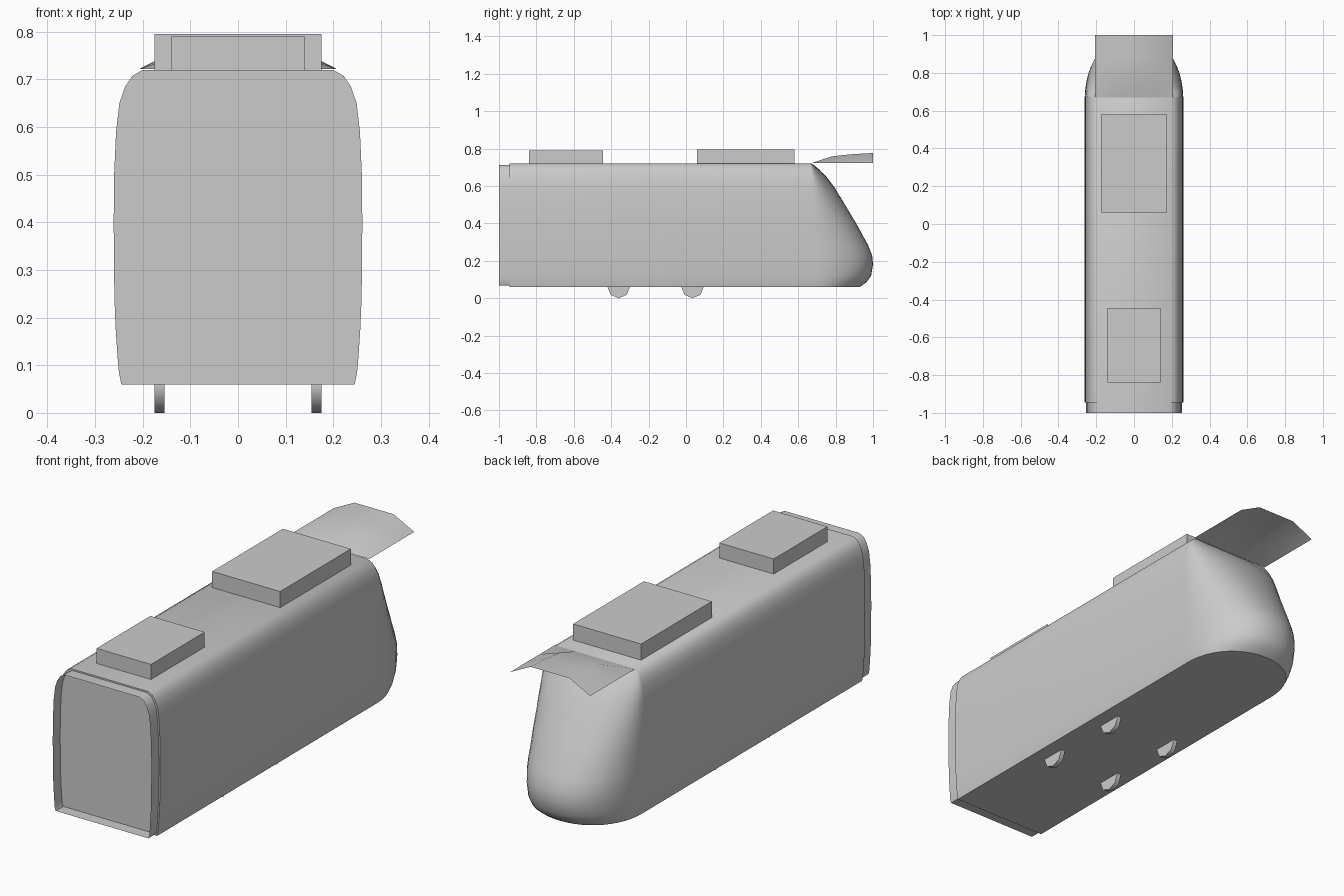
import bpy, bmesh, math

if "Cube" in bpy.data.objects:
    bpy.data.objects.remove(bpy.data.objects["Cube"], do_unlink=True)

GREY = (0.6, 0.6, 0.6, 1)
paint = bpy.data.materials.new("light grey")
paint.use_nodes = True
paint.diffuse_color = GREY
paint.node_tree.nodes["Principled BSDF"].inputs["Base Color"].default_value = GREY

REAR, CAB = -0.945, 0.67


def finish(name, bm, smooth=None):
    mesh = bpy.data.meshes.new(name)
    bm.to_mesh(mesh)
    bm.free()
    obj = bpy.data.objects.new(name, mesh)
    bpy.context.collection.objects.link(obj)
    mesh.materials.append(paint)
    if smooth:
        bpy.ops.object.select_all(action="DESELECT")
        obj.select_set(True)
        bpy.context.view_layer.objects.active = obj
        bpy.ops.object.shade_smooth_by_angle(angle=math.radians(smooth))
    return obj


def loft(bm, rows, closed=False):
    """Skin a list of equally long point rows."""
    grid = [[bm.verts.new(p) for p in row] for row in rows]
    n = len(rows[0])
    for a, b in zip(grid, grid[1:]):
        for i in range(n if closed else n - 1):
            j = (i + 1) % n
            bm.faces.new((a[i], a[j], b[j], b[i]))
    return grid


def box(name, x, y0, y1, z0, z1):
    bm = bmesh.new()
    bmesh.ops.create_cube(bm, size=1)
    for v in bm.verts:
        v.co = (v.co.x * 2 * x, y0 if v.co.y < 0 else y1, z0 if v.co.z < 0 else z1)
    return finish(name, bm)


# Body shell with rounded nose: height, half width, nose tip
LEVELS = [(0.06, 0.245, 0.93), (0.085, 0.25, 0.965), (0.12, 0.253, 0.99),
          (0.18, 0.257, 1.0), (0.23, 0.259, 0.995), (0.28, 0.26, 0.975),
          (0.4, 0.261, 0.91), (0.5, 0.26, 0.85), (0.59, 0.256, 0.795),
          (0.65, 0.249, 0.75), (0.685, 0.237, 0.715), (0.707, 0.222, 0.69),
          (0.72, 0.2, 0.672)]
ARC = 24


def contour(z, w, tip):
    ring = [(w, REAR, z)]
    for i in range(ARC + 1):
        a = math.pi * i / ARC
        c, s = math.cos(a), math.sin(a)
        ring.append((math.copysign(abs(c) ** 0.95, c) * w,
                     CAB + abs(s) ** 0.95 * (tip - CAB), z))
    return ring + [(-w, REAR, z)]


bm = bmesh.new()
rings = loft(bm, [contour(*level) for level in LEVELS], closed=True)
bm.faces.new(rings[0][::-1])
bm.faces.new(rings[-1])
bmesh.ops.recalc_face_normals(bm, faces=bm.faces)
finish("body_shell", bm, 35)

# Open collar around the rear bulkhead
side = [(w - 0.007, max(z - 0.007, 0.068)) for z, w, tip in LEVELS]
outline = side + [(-x, z) for x, z in reversed(side)]
bm = bmesh.new()
loft(bm, [[(x, y, z) for x, z in outline] for y in (-1.0, REAR)], closed=True)
bmesh.ops.recalc_face_normals(bm, faces=bm.faces)
finish("rear_collar", bm, 35)

# Roof equipment boxes
box("front_roof_box", 0.14, -0.84, -0.445, 0.715, 0.79)
box("back_roof_box", 0.175, 0.06, 0.58, 0.715, 0.795)

# Arched canopy over the nose
bm = bmesh.new()
loft(bm, [[(-0.207, y, 0.722), (-0.1, y, z), (0.1, y, z), (0.207, y, 0.722)]
          for y, z in ((CAB, 0.722), (0.78, 0.758), (0.88, 0.769), (1.0, 0.776))])
finish("nose_canopy", bm, 35)

# Wheels, half sunk into the floor
for x, side_name in ((0.165, "left"), (-0.165, "right")):
    for y, end_name in ((-0.36, "front"), (0.035, "back")):
        bm = bmesh.new()
        bmesh.ops.create_cone(bm, cap_ends=True, segments=8, radius1=0.06,
                              radius2=0.06, depth=0.021)
        for v in bm.verts:
            v.co = (x + v.co.z, y + v.co.x, 0.06 + v.co.y)
        finish(f"{end_name}_{side_name}_wheel", bm, 50)
